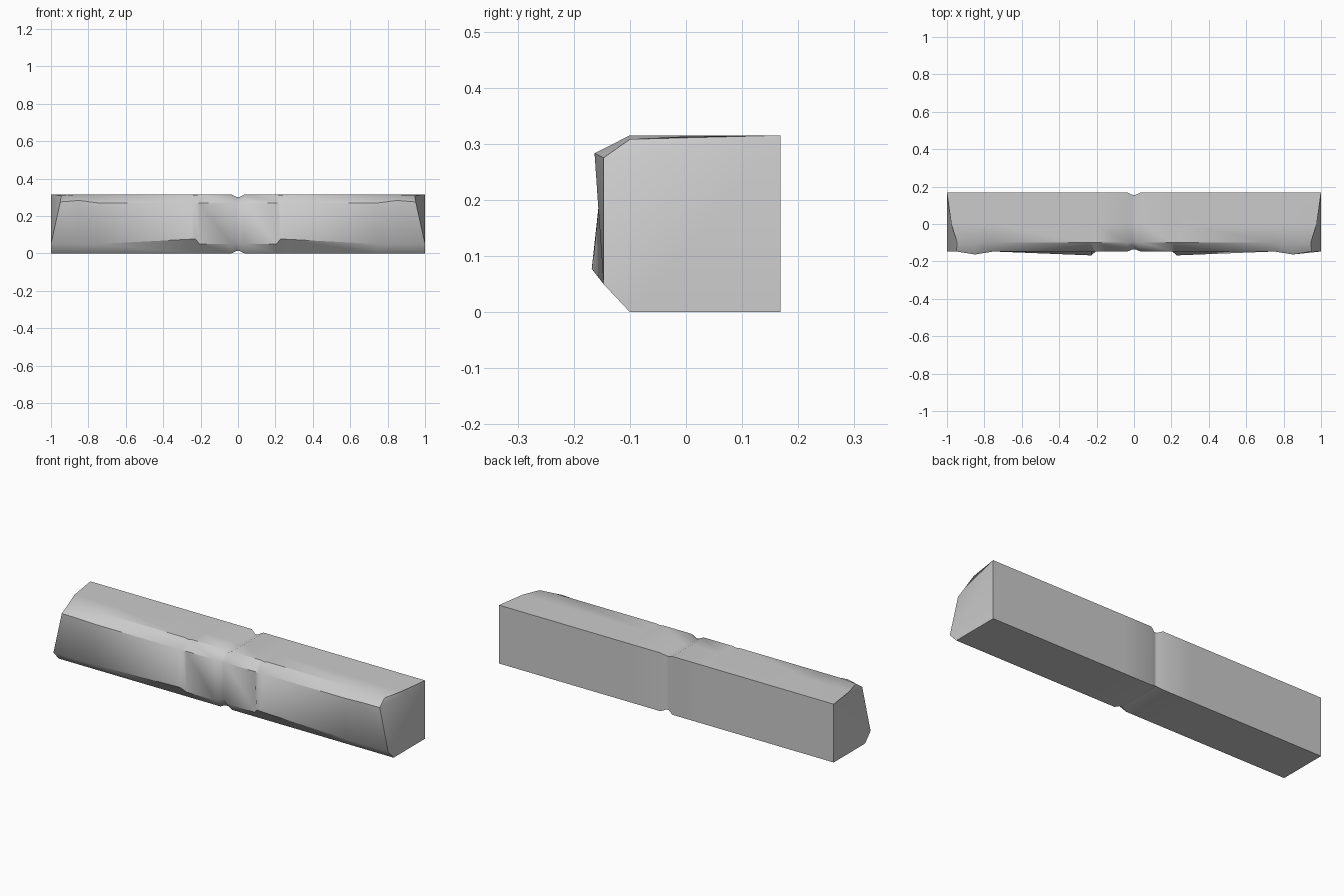
import bpy, bmesh, math

if "Cube" in bpy.data.objects:
    bpy.data.objects.remove(bpy.data.objects["Cube"])

# Half-length stations (x), each altering a six-sided chamfered section
# Section order: back_bottom, back_top, top_mid, top_front, upper_front, lower_front, bottom_front
BASE = [(0.168, 0), (0.168, 0.315), (0.0, 0.315), (-0.10, 0.315),
        (-0.147, 0.27), (-0.147, 0.05), (-0.10, 0)]
GROOVE = [(0.156, 0.012), (0.156, 0.302), (0.0, 0.302), (-0.096, 0.302),
          (-0.136, 0.262), (-0.136, 0.06), (-0.096, 0.012)]


def section(x, **changes):
    pts = [(x, y, z) for y, z in BASE]
    for key, p in changes.items():
        pts[int(key[1:])] = p
    return pts


half = [
    [(0.008, y, z) for y, z in GROOVE],
    section(0.035),
    section(0.205),
    # chipped step on the front face
    section(0.228, p3=(0.228, -0.10, 0.311), p4=(0.228, -0.147, 0.266),
            p5=(0.228, -0.168, 0.077)),
    section(0.25, p5=(0.25, -0.167, 0.076)),
    section(0.75),
    # bulge near the end
    section(0.85, p4=(0.85, -0.163, 0.283)),
    # worn end
    section(1.0, p2=(0.977, 0.0, 0.313), p3=(0.945, -0.10, 0.308),
            p4=(0.95, -0.147, 0.275)),
]
mirrored = [[(-x, y, z) for x, y, z in ring] for ring in reversed(half)]

# Loft the beam through all the sections
bm = bmesh.new()
rings = [[bm.verts.new(p) for p in ring] for ring in mirrored + half]
n = len(BASE)
for a, b in zip(rings, rings[1:]):
    for i in range(n):
        j = (i + 1) % n
        bm.faces.new((a[i], a[j], b[j], b[i]))

# Ends: fans from the upper back corner
for ring in (rings[0], rings[-1]):
    for k in range(2, n):
        bm.faces.new((ring[1], ring[k], ring[(k + 1) % n]))

bmesh.ops.recalc_face_normals(bm, faces=bm.faces)
mesh = bpy.data.meshes.new("stone_beam")
bm.to_mesh(mesh)
bm.free()
beam = bpy.data.objects.new("stone_beam", mesh)
bpy.context.collection.objects.link(beam)
bpy.context.view_layer.objects.active = beam
beam.select_set(True)
bpy.ops.object.shade_smooth_by_angle(angle=math.radians(42))
